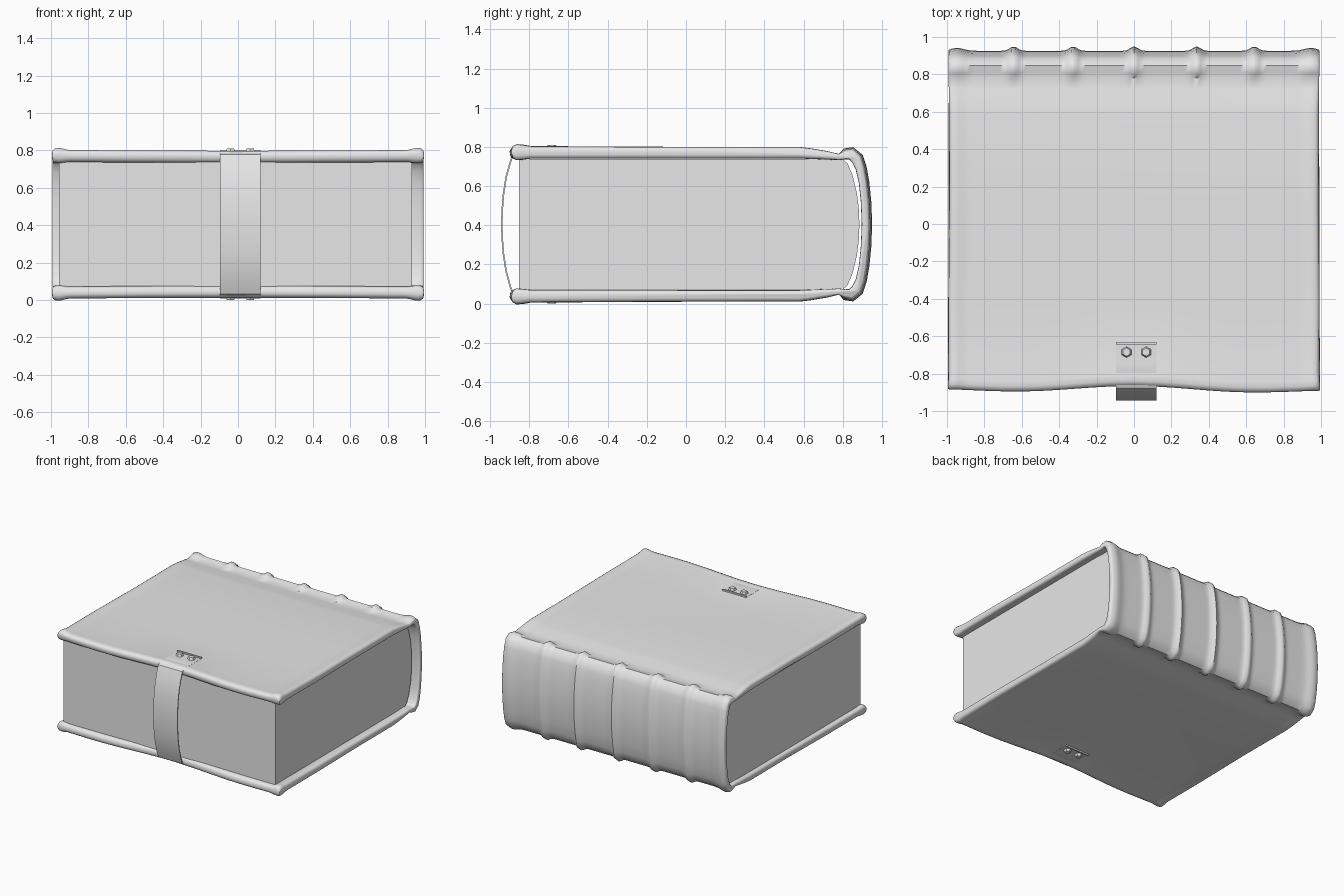
import bpy, bmesh, math
from mathutils import Vector

cube = bpy.data.objects.get("Cube")
if cube:
    bpy.data.objects.remove(cube, do_unlink=True)

MID = 0.405  # height of the book's middle plane

grey = bpy.data.materials.new("plain_grey")
grey.use_nodes = True
grey.diffuse_color = (0.8, 0.8, 0.8, 1)
grey.node_tree.nodes["Principled BSDF"].inputs["Base Color"].default_value = (0.8, 0.8, 0.8, 1)


def finish(name, bm, angle=40):
    bmesh.ops.recalc_face_normals(bm, faces=bm.faces)
    mesh = bpy.data.meshes.new(name)
    bm.to_mesh(mesh)
    bm.free()
    ob = bpy.data.objects.new(name, mesh)
    bpy.context.collection.objects.link(ob)
    mesh.materials.append(grey)
    bpy.ops.object.select_all(action='DESELECT')
    ob.select_set(True)
    bpy.context.view_layer.objects.active = ob
    bpy.ops.object.shade_smooth_by_angle(angle=math.radians(angle))
    return ob


def loft(name, rings, angle=40):
    """Skin a list of equal closed rings and cap both ends."""
    bm = bmesh.new()
    loops = [[bm.verts.new(p) for p in ring] for ring in rings]
    n = len(loops[0])
    for a, b in zip(loops, loops[1:]):
        for i in range(n):
            j = (i + 1) % n
            bm.faces.new((a[i], a[j], b[j], b[i]))
    for cap in (loops[0], loops[-1]):
        bm.faces.new(cap)
    return finish(name, bm, angle)


def mirrored(half):
    """Complete an upper half path (ending on the middle plane) downwards."""
    return half + [(p[0], -p[1], *p[2:]) for p in reversed(half[:-1])]


def normals(path):
    result = []
    for i in range(len(path)):
        a, b = path[max(i - 1, 0)], path[min(i + 1, len(path) - 1)]
        d = Vector((b[0] - a[0], b[1] - a[1])).normalized()
        result.append(Vector((-d.y, d.x)))
    return result


def bump(x, centre, width):
    return math.exp(-((x - centre) / width) ** 2)


# Leather cover: boards, hinge grooves and raised-band spine in one sweep
cover = mirrored([
    (-0.885, .360, .010), (-0.878, .361, .024), (-0.86, .361, .032),
    (-0.83, .361, .030), (-0.79, .361, .025), (-0.4, .360, .024),
    (0.1, .359, .023), (0.58, .359, .023), (0.64, .354, .021),
    (0.72, .346, .017), (0.78, .343, .014), (0.81, .348, .015),
    (0.84, .352, .020), (0.865, .330, .020), (0.883, .285, .016),
    (0.898, .21, .014), (0.908, .11, .014), (0.912, 0, .014)])
cover_normals = normals(cover)
BANDS = [-0.65, -0.33, 0.0, 0.34, 0.65]


def cover_ring(x, swell):
    outer, inner = [], []
    for (y, h, t), n in zip(cover, cover_normals):
        side = math.copysign(1, h)
        on_board = y < 0.75
        # gentle hand-made waviness
        if y < -0.8:
            y += 0.02 * math.cos(x * 4.2) * (1 - x * x * 0.9) - 0.004 * x
        h += side * (0.005 * x * x if on_board else 0)
        px = x * (0.988 + 0.010 * bump(y, -0.88, 0.1) + 0.004 * math.sin(5 * y + 3 * x))
        raised = 0
        if y > 0.8:
            raised = sum(0.024 * bump(x, b, 0.028) for b in BANDS)
            raised += 0.014 * bump(abs(x), 0.95, 0.05)
        grow = 1 + (swell - 1) * (1 if on_board else 0.5)
        out = n * (t * grow + raised)
        ins = n * (t * (grow if grow < 1 else 1 + (grow - 1) * .6))
        outer.append((px, y + out.x, MID + h + out.y))
        inner.append((px, y - ins.x, MID + h - ins.y))
    return outer + inner[::-1]


ends = [(1.0, .45), (.996, .95), (.985, 1.25), (.965, 1.35), (.945, 1.25), (.92, 1.05)]
stations = [(-x, s) for x, s in ends]
stations += [(-0.9 + i * 0.02, 1.0) for i in range(91)]
stations += ends[::-1]
loft("leather_cover", [cover_ring(x, s) for x, s in stations], 50)

# Page block with a rounded back
pages = mirrored([(-0.853, .333), (0.80, .333), (0.825, .31), (0.85, .25),
                  (0.872, .16), (0.882, .08), (0.885, 0)])
loft("page_block", [[(x, y, MID + h) for y, h in pages] for x in (-0.958, 0.93)], 30)

# Clasp strap bowing around the fore edge
strap = mirrored([(-0.63, .386), (-0.75, .387), (-0.85, .388), (-0.88, .372),
                  (-0.90, .32), (-0.922, .24), (-0.936, .15), (-0.942, .07), (-0.944, 0)])
strap_ring = [(y, h) for y, h in strap]
strap_ring += [(y - n.x * -0.008, h - n.y * -0.008)
               for (y, h), n in reversed(list(zip(strap, normals(strap))))]
# keep the strap's thickness on the inner side of the bow
xs = (-0.095, 0.12)
loft("clasp_strap", [[(x, y, MID + h) for y, h in strap_ring] for x in xs], 35)

# Faceted rivets and a raised end bar on both strap ends
for side, label in ((1, "top"), (-1, "bottom")):
    for i, x in enumerate((-0.04, 0.065)):
        bm = bmesh.new()
        bmesh.ops.create_cone(bm, cap_ends=True, segments=6, radius1=0.031,
                              radius2=0.022, depth=0.022)
        for v in bm.verts:
            v.co = Vector((v.co.x + x, v.co.y - 0.685, MID + side * (v.co.z + 0.394)))
        finish(f"{label}_rivet_{i + 1}", bm, 20)
    bm = bmesh.new()
    bmesh.ops.create_cube(bm, size=1)
    for v in bm.verts:
        v.co = Vector((v.co.x * 0.215 + 0.0125, v.co.y * 0.014 - 0.637,
                       MID + side * (v.co.z * 0.02 + 0.386)))
    finish(f"{label}_strap_end", bm, 20)
